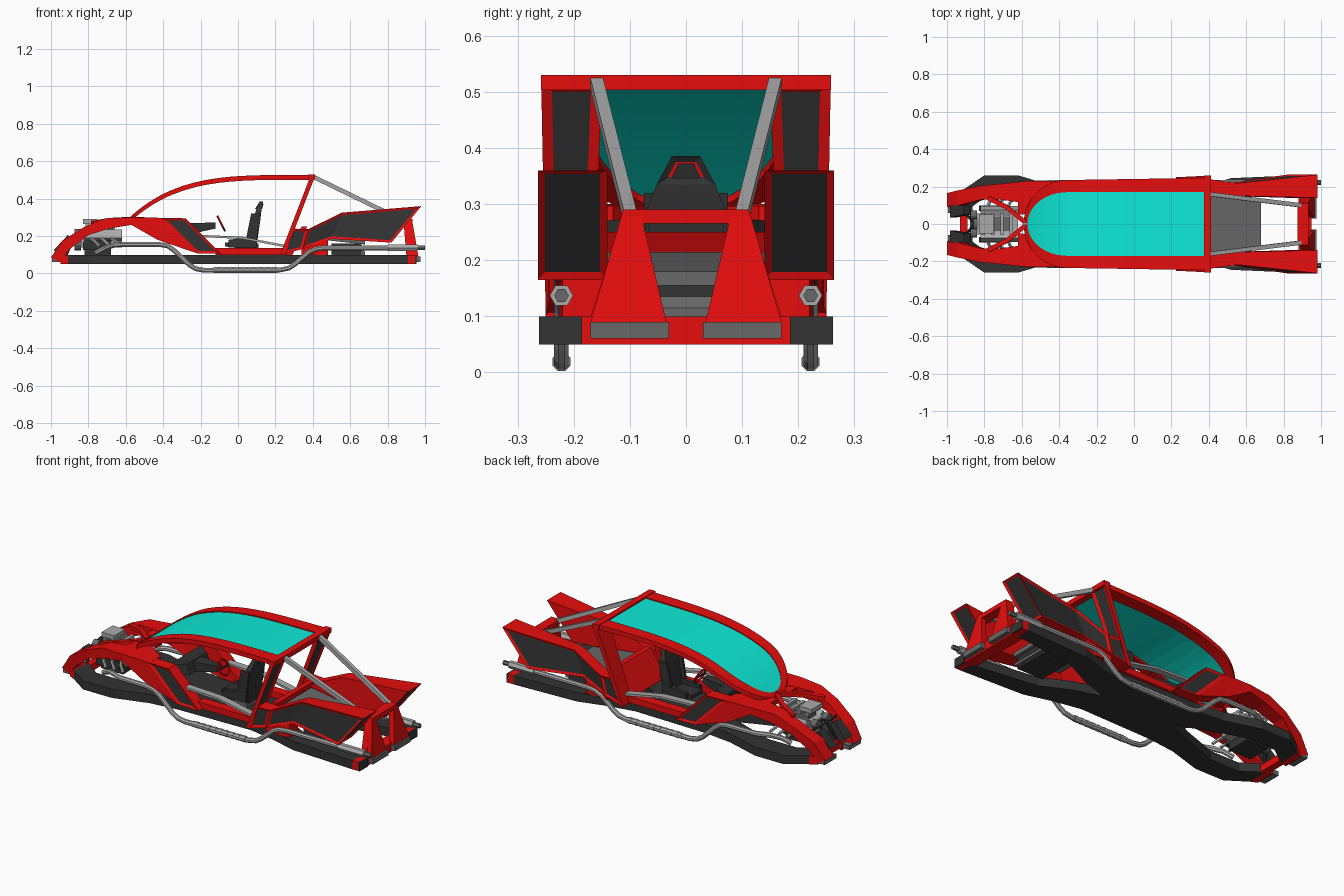
import bpy, bmesh, math
from mathutils import Vector

if "Cube" in bpy.data.objects:
    bpy.data.objects.remove(bpy.data.objects["Cube"])


def material(name, r, g, b):
    m = bpy.data.materials.new(name)
    m.diffuse_color = (r, g, b, 1)
    m.use_nodes = True
    m.node_tree.nodes["Principled BSDF"].inputs["Base Color"].default_value = m.diffuse_color
    return m


RED = material("red_paint", 0.80, 0.004, 0.004)
DARK = material("dark_panel", 0.033, 0.033, 0.033)
TEAL = material("teal_glass", 0.004, 0.82, 0.68)
GREY = material("mid_grey", 0.14, 0.14, 0.14)
STEEL = material("steel", 0.40, 0.40, 0.40)


def loft(name, rings, mat, mirror=False, panels=(), panel_mat=DARK, rim=0.013):
    """Skin equal-length rings; panels are face groups (segment, side) or 'end' to inset."""
    bm = bmesh.new()
    vs = [[bm.verts.new(p) for p in ring] for ring in rings]
    n = len(vs[0])
    face = {}
    for i in range(len(vs) - 1):
        for j in range(n):
            k = (j + 1) % n
            face[i, j] = bm.faces.new((vs[i][j], vs[i][k], vs[i + 1][k], vs[i + 1][j]))
    face['start'] = bm.faces.new(vs[0][::-1])
    face['end'] = bm.faces.new(vs[-1])
    bmesh.ops.recalc_face_normals(bm, faces=bm.faces[:])
    for group in panels:
        fs = [face[g] for g in group]
        bmesh.ops.inset_region(bm, faces=fs, thickness=rim, depth=-0.006, use_even_offset=True)
        for f in fs:
            f.material_index = 1
    me = bpy.data.meshes.new(name)
    bm.to_mesh(me)
    bm.free()
    me.materials.append(mat)
    me.materials.append(panel_mat)
    ob = bpy.data.objects.new(name, me)
    bpy.context.collection.objects.link(ob)
    if mirror:
        ob.modifiers.new("mirror", 'MIRROR').use_axis = (False, True, False)
    return ob


def sec(bx, bz, tx, tz, y0, y1):
    return [(bx, y0, bz), (bx, y1, bz), (tx, y1, tz), (tx, y0, tz)]


def slab(x, y0, y1, z0, z1):
    return sec(x, z0, x, z1, y0, y1)


def level(x0, x1, y0, y1, z):
    return [(x0, y0, z), (x0, y1, z), (x1, y1, z), (x1, y0, z)]


def box(name, x0, x1, y0, y1, z0, z1, mat, mirror=False):
    return loft(name, [slab(x0, y0, y1, z0, z1), slab(x1, y0, y1, z0, z1)], mat, mirror)


def tube(name, pts, r, mat, mirror=False, sides=8):
    pts = [Vector(p) for p in pts]
    rings = []
    for i, p in enumerate(pts):
        d = (pts[min(i + 1, len(pts) - 1)] - pts[max(i - 1, 0)]).normalized()
        ref = Vector((0, 1, 0)) if abs(d.y) < 0.9 else Vector((0, 0, 1))
        u = d.cross(ref).normalized()
        v = d.cross(u)
        rings.append([p + r * (u * math.cos(a) + v * math.sin(a))
                      for a in [math.tau * (k + 0.5) / sides for k in range(sides)]])
    return loft(name, rings, mat, mirror)


# Chassis: two rails that bow out at both ends and merge at the waist
rails = [(-.91, .06, .185), (-.8, .14, .26), (-.62, .14, .26), (-.42, .07, .20), (-.25, 0, .18),
         (.2, 0, .17), (.36, .05, .20), (.52, .13, .245), (.91, .185, .262)]
loft("chassis_rail", [slab(x, a, b, .05, .10) for x, a, b in rails], DARK, True)
loft("front_rail_tip", [slab(-.95, .05, .165, .05, .09), slab(-.91, .06, .185, .05, .10)], RED, True)
box("front_foot", -.995, -.95, .06, .165, .06, .085, GREY, True)
box("front_crossmember", -.93, -.89, -.08, .08, .05, .09, RED)
box("rear_rail_tip", .91, .945, .185, .262, .05, .10, RED, True)
box("rear_rail_cap", .945, .955, .185, .262, .05, .10, DARK, True)
box("rear_crossmember", .88, .95, -.185, .185, .05, .10, RED)
box("rear_foot", .945, .975, .03, .17, .06, .09, GREY, True)

# Front fenders with the slanted dark side panel
loft("front_fender", [
    sec(-.95, .06, -1.0, .085, .09, .165), sec(-.90, .13, -.94, .175, .10, .18),
    sec(-.80, .205, -.82, .25, .13, .205), sec(-.69, .24, -.71, .295, .13, .215),
    sec(-.57, .26, -.57, .30, .11, .23), sec(-.43, .18, -.48, .30, .15, .23),
    sec(-.22, .108, -.41, .297, .16, .23), sec(-.09, .105, -.28, .295, .16, .23)],
    RED, True, [[(6, 1)]])
loft("cowl_side", [slab(-.62, .05, .15, .27, .297), slab(-.5, .06, .2, .27, .297),
                   slab(-.40, .13, .2, .27, .297)], RED, True)
tube("cowl_brace", [(-.78, .14, .27), (-.68, .09, .285), (-.59, .015, .29), (-.5, .012, .29)],
     .017, RED, True, 4)
loft("nose_wedge", [sec(-.95, .10, -.985, .125, .035, .10), sec(-.875, .18, -.91, .205, .05, .10)],
     DARK, True)
tube("nose_brace", [(-.92, .07, .09), (-.865, .02, .215), (-.86, 0, .215)], .008, DARK, True, 4)
tube("nose_bar", [(-.87, -.14, .20), (-.87, .14, .20)], .008, DARK, sides=4)

# Canopy: a D-shaped frame and pane bent along one curve
def roof(x):
    return .29 + .237 * (1 - ((.41 - x) / 1.0) ** 4)


frame, pane = [], []
for i in range(25):
    if i <= 12:
        c, s = math.cos(i * math.pi / 24), math.sin(i * math.pi / 24)
        xo, yo, xi, yi = -.36 - .23 * c, .235 * s, -.36 - .21 * c, .17 * s
    else:
        t = (i - 12) / 12
        xo = xi = -.36 + .76 * t
        yo, yi = .235 + .012 * t, .17
    yo, yi = max(yo, .008), max(yi, .003)
    zo, zi = roof(xo), roof(xi)
    frame.append([(xi, yi, zi - .026), (xo, yo, zo - .026), (xo, yo, zo), (xi, yi, zi)])
    pane.append(slab(xi, -yi - .004, yi + .004, zi - .014, zi - .006))
loft("canopy_frame", frame, RED, True)
loft("canopy_glass", pane, TEAL)
box("roof_crossbar", .375, .412, -.258, .258, .503, .53, RED)

# Rear roof pillars and struts
loft("rear_pillar", [level(.225, .25, .165, .25, .10), level(.385, .41, .15, .258, .515)],
     RED, True, [[(0, 2)]], rim=.019)
tube("roof_strut", [(.40, .16, .518), (.89, .10, .28)], .016, STEEL, True, 4)

# Rear fins with recessed side and end panels
loft("rear_fin", [sec(.245, .105, .285, .24, .17, .25), sec(.345, .13, .375, .237, .17, .243),
                  sec(.50, .185, .555, .325, .15, .218), sec(.82, .165, .98, .36, .14, .264)],
     RED, True, [[(0, 1)], [(1, 1), (2, 1)], ['end']])
loft("fin_support", [slab(.34, .15, .23, .10, .14), slab(.48, .14, .22, .10, .185)], RED, True)

# Tail legs and crossbar
loft("tail_leg", [level(.935, .965, .035, .17, .09), level(.90, .93, .082, .112, .29)], RED, True)
loft("tail_side_brace", [level(.90, .935, .14, .17, .10), level(.885, .91, .09, .112, .28)], RED, True)
box("tail_crossbar", .875, .932, -.112, .112, .265, .29, RED)

# Rear deck
loft("rear_deck", [sec(.36, .19, .36, .215, -.15, .15), sec(.68, .155, .68, .18, -.13, .13)], GREY)
box("rear_tank", .50, .66, -.12, .12, .09, .16, DARK)
loft("deck_step", [slab(.66, -.12, .12, .10, .135), slab(.68, -.12, .12, .10, .115)], GREY)
loft("rear_bulkhead", [level(.25, .29, -.17, .17, .10), level(.34, .37, -.17, .17, .25)], RED)

# Cabin: sills, door bars, dash, seat
box("sill", -.12, .26, .135, .19, .10, .135, RED, True)
loft("door_bar", [slab(-.22, .165, .205, .195, .207), slab(.02, .165, .205, .185, .197),
                  slab(.25, .165, .205, .14, .153)], STEEL, True)
loft("dashboard", [sec(-.34, .20, -.34, .27, -.15, .15), sec(-.24, .22, -.26, .275, -.09, .09)], DARK)
loft("steering_column", [slab(-.26, -.04, .04, .21, .27), slab(-.12, -.02, .02, .24, .272)], DARK)
bpy.ops.mesh.primitive_torus_add(major_segments=16, minor_segments=6, major_radius=.042,
                                 minor_radius=.006, location=(-.09, 0, .267),
                                 rotation=(0, math.radians(63), 0))
wheel = bpy.context.object
wheel.name = "steering_wheel"
wheel.data.materials.append(RED)
tube("wheel_spoke", [(-.09, -.04, .267), (-.09, .04, .267)], .006, DARK, sides=4)
loft("seat_base", [slab(-.07, -.05, .05, .145, .165), slab(.0, -.06, .06, .135, .165),
                   slab(.11, -.06, .06, .135, .16)], DARK)
loft("seat_bolster", [slab(-.05, .05, .072, .14, .18), slab(.10, .05, .072, .14, .20)], DARK, True)
loft("seat_back", [level(.06, .10, -.055, .055, .15), level(.085, .12, -.07, .07, .29),
                   level(.095, .125, -.052, .052, .335), level(.115, .135, -.025, .025, .386)],
     DARK, panels=[[(2, 2)], [(2, 0)]], panel_mat=RED, rim=.012)
loft("headrest_pad", [level(.092, .129, -.026, .026, .346), level(.108, .137, -.014, .014, .372)], DARK)
loft("seat_wing", [level(.04, .10, .055, .07, .17), level(.07, .12, .06, .075, .32)], DARK, True)
box("seat_mount", 0, .09, -.045, .045, .10, .14, GREY)

# Engine
box("engine_sump", -.82, -.68, -.07, .07, .095, .15, DARK)
box("engine_block", -.84, -.62, -.055, .055, .14, .22, STEEL)
loft("cylinder_head", [[(x, .045, .17), (x, .095, .19), (x, .075, .235), (x, .03, .215)]
                       for x in (-.82, -.62)], STEEL, True)
loft("side_cover", [slab(-.83, .07, .10, .125, .17), slab(-.68, .07, .10, .135, .18)], DARK, True)
box("intake", -.80, -.66, -.035, .035, .215, .255, GREY)
box("air_box", -.83, -.75, -.05, .05, .265, .29, STEEL)
for i in range(4):
    x = -.815 + .05 * i
    box("intake_rib_%d" % (i + 1), x, x + .018, -.06, .06, .25, .268, STEEL)
for y, z, r in ((0, .165, .045), (.05, .215, .024), (-.05, .215, .024)):
    tube("engine_pulley", [(-.875, y, z), (-.84, y, z)], r, GREY, sides=12)
for i in range(3):
    x = -.79 + .055 * i
    tube("exhaust_stub_%d" % (i + 1), [(x, .08, .19), (x + .02, .12, .175), (x + .05, .14, .145)],
         .009, STEEL, True, 6)

# Exhaust pipes swooping under the sills
tube("exhaust_pipe", [(-.76, .13, .11), (-.71, .15, .135), (-.66, .19, .153), (-.60, .218, .155),
                      (-.42, .222, .155), (-.375, .222, .147), (-.34, .222, .122), (-.26, .222, .046),
                      (-.225, .222, .025), (-.18, .222, .017), (.22, .222, .018), (.27, .222, .028),
                      (.305, .222, .05), (.38, .222, .114), (.42, .222, .132), (.47, .222, .137),
                      (.82, .222, .137)], .014, STEEL, True)
tube("exhaust_sleeve", [(-.13, .222, .0185), (.21, .222, .0185)], .016, STEEL, True)
for i in range(9):
    x = -.11 + .037 * i
    tube("sleeve_slot_%d" % (i + 1), [(x, .222, .019), (x + .02, .222, .019)], .0175, STEEL, True)
tube("exhaust_tip", [(.80, .222, .137), (.96, .222, .137)], .021, STEEL, True, 6)
tube("exhaust_outlet", [(.95, .222, .137), (1.0, .222, .137)], .013, GREY, True, 6)
